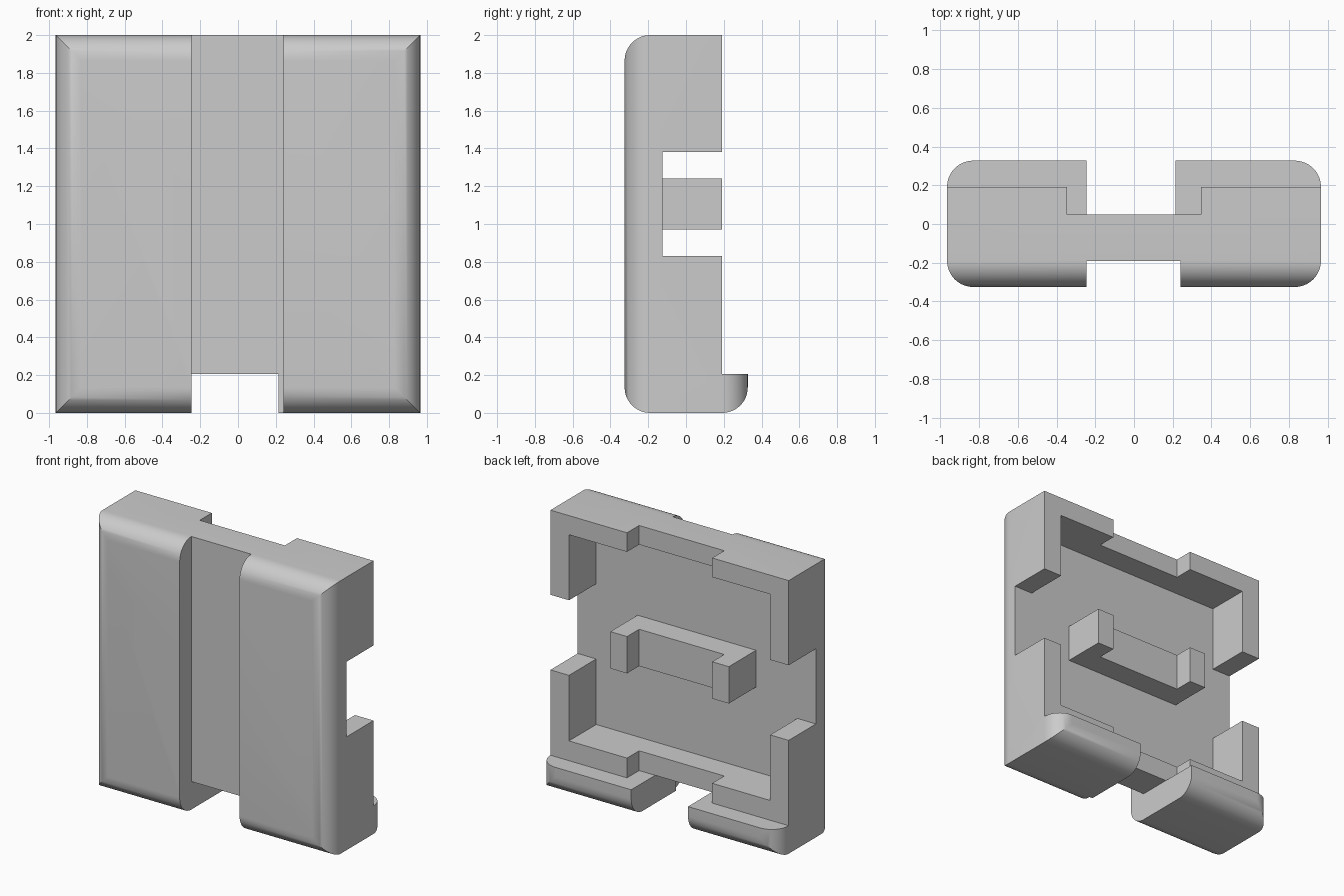
import bpy
import bmesh
import math
from mathutils import Vector

default = bpy.data.objects.get("Cube")
if default:
    bpy.data.objects.remove(default, do_unlink=True)

grey = bpy.data.materials.new("plain grey")
grey.use_nodes = True
colour = (0.6, 0.6, 0.6, 1)
grey.diffuse_color = colour
grey.node_tree.nodes["Principled BSDF"].inputs["Base Color"].default_value = colour

HALF, FRONT, RIM, BACK = 0.965, -0.325, 0.19, 0.327
FLOOR, STEP, FOOT, R = -0.125, 0.05, 0.205, 0.135


def rounded(corners, steps=12):
    """Outline from (u, v, radius) corners, with arcs at rounded right angles."""
    points = []
    for i, (u, v, r) in enumerate(corners):
        c = Vector((u, v))
        if not r:
            points.append(c)
            continue
        a = (Vector(corners[i - 1][:2]) - c).normalized() * r
        b = (Vector(corners[(i + 1) % len(corners)][:2]) - c).normalized() * r
        for k in range(steps + 1):
            t = math.pi / 2 * k / steps
            points.append(c + a * (1 - math.sin(t)) + b * (1 - math.cos(t)))
    return points


def prism(name, outline, to_3d, depth):
    bm = bmesh.new()
    face = bm.faces.new([bm.verts.new(to_3d(p)) for p in outline])
    extruded = bmesh.ops.extrude_face_region(bm, geom=[face])["geom"]
    moved = [g for g in extruded if isinstance(g, bmesh.types.BMVert)]
    bmesh.ops.translate(bm, verts=moved, vec=depth)
    bmesh.ops.recalc_face_normals(bm, faces=bm.faces)
    mesh = bpy.data.meshes.new(name)
    bm.to_mesh(mesh)
    bm.free()
    mesh.materials.append(grey)
    ob = bpy.data.objects.new(name, mesh)
    bpy.context.collection.objects.link(ob)
    return ob


def box(name, x0, x1, y0, y1, z0, z1):
    outline = [(x0, y0), (x1, y0), (x1, y1), (x0, y1)]
    return prism(name, outline, lambda p: (p[0], p[1], z0), (0, 0, z1 - z0))


def combine(target, tool, operation="DIFFERENCE"):
    mod = target.modifiers.new(tool.name, "BOOLEAN")
    mod.operation = operation
    mod.solver = "EXACT"
    mod.object = tool
    tool.hide_render = True
    bpy.context.view_layer.objects.active = target
    bpy.ops.object.modifier_apply(modifier=mod.name)
    bpy.data.objects.remove(tool, do_unlink=True)


# Body: side profile with foot ledge, meeting a rounded plan in mitred corners
side = rounded([(FRONT, 0, R), (BACK, 0, R), (BACK, FOOT, 0), (RIM, FOOT, 0),
                (RIM, 2, 0), (FRONT, 2, R)])
plan = rounded([(-HALF, FRONT, R), (HALF, FRONT, R), (HALF, BACK, R), (-HALF, BACK, R)])
body = prism("body", side, lambda p: (-1.1, p[0], p[1]), (2.2, 0, 0))
combine(body, prism("plan", plan, lambda p: (p[0], p[1], -0.1), (0, 0, 2.2)), "INTERSECT")

# Front groove, foot gap, rear pocket, side notches and shallow rear recess
cuts = {
    "front_groove": (-0.245, 0.24, -1, -0.19, -1, 3),
    "foot_gap": (-0.245, 0.215, -1, 1, -1, FOOT),
    "rear_pocket": (-0.815, 0.815, FLOOR, 1, 0.35, 1.86),
    "side_notches": (-2, 2, FLOOR, 1, 0.83, 1.38),
    "rear_recess": (-0.345, 0.345, STEP, 1, FOOT, 3),
}
for name, size in cuts.items():
    combine(body, box(name, *size))

# Central clip block with its own shallow recess
clip = box("center_block", -0.48, 0.48, FLOOR - 0.02, RIM, 0.97, 1.24)
combine(clip, box("block_recess", -0.345, 0.345, STEP, 1, 0, 2))

# Smooth the rounded edges, keep the rest crisp
for ob in (body, clip):
    bpy.ops.object.select_all(action="DESELECT")
    ob.select_set(True)
    bpy.context.view_layer.objects.active = ob
    bpy.ops.object.shade_smooth_by_angle(angle=math.radians(30))
